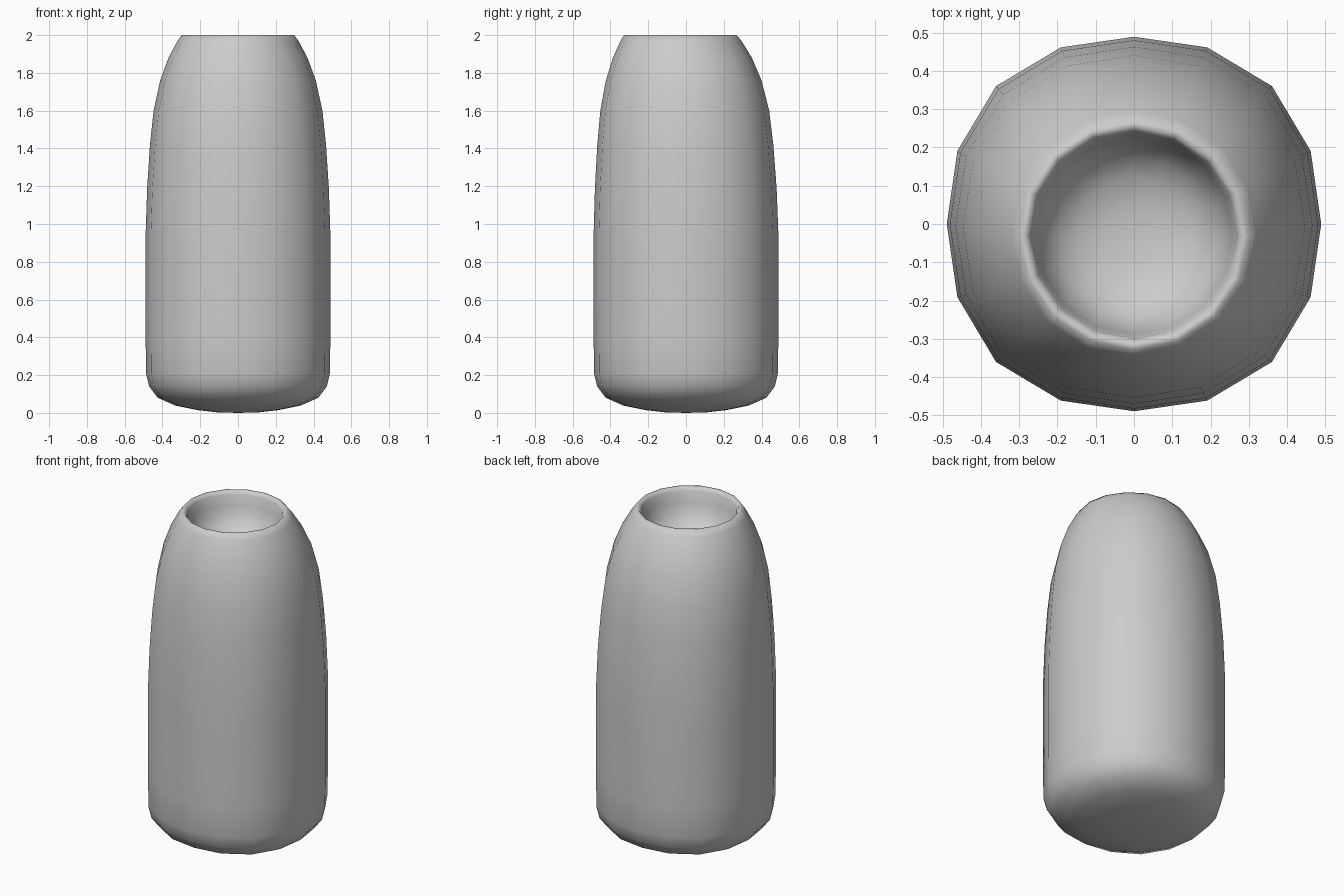
import bpy, bmesh
from math import sin, cos, pi

if "Cube" in bpy.data.objects:
    bpy.data.objects.remove(bpy.data.objects["Cube"])

SIDES = 16

# Profiles as (radius, height): outer wall from the base up, then the dished top
outer = [(0.11, 0.003), (0.21, 0.014), (0.33, 0.038), (0.425, 0.08), (0.47, 0.14),
         (0.487, 0.21), (0.489, 0.40), (0.489, 0.95), (0.481, 1.19), (0.466, 1.42),
         (0.447, 1.60), (0.412, 1.76), (0.368, 1.88), (0.32, 1.97), (0.298, 2.0)]
bowl = [(0.282, 2.0), (0.27, 1.98), (0.258, 1.92), (0.24, 1.86),
        (0.205, 1.81), (0.15, 1.775), (0.08, 1.757)]


def ring(bm, r, z):
    """Slightly squared ring; the narrow neck leans towards the front."""
    upper = z > 1.0
    t = min(max((0.489 - r) / 0.19, 0), 1) if upper else 0
    square = 0.021 * (1 - t)
    verts = []
    for i in range(SIDES):
        a = 2 * pi * i / SIDES
        rr = r * (1 + square * (1 - cos(4 * a)))
        verts.append(bm.verts.new((rr * cos(a), rr * sin(a) - 0.03 * t, z)))
    return verts


def cap(bm, loop, z, y):
    c = bm.verts.new((0, y, z))
    for i in range(SIDES):
        bm.faces.new((loop[i], loop[(i + 1) % SIDES], c))


# Rounded body with hollow top
bm = bmesh.new()
rings = [ring(bm, r, z) for r, z in outer + bowl]
for lo, hi in zip(rings, rings[1:]):
    for i in range(SIDES):
        j = (i + 1) % SIDES
        bm.faces.new((lo[i], lo[j], hi[j], hi[i]))
cap(bm, rings[0], 0.0, 0.0)
cap(bm, rings[-1], 1.752, -0.03)
bmesh.ops.recalc_face_normals(bm, faces=bm.faces)
for f in bm.faces:
    f.smooth = True

mesh = bpy.data.meshes.new("vessel_body")
bm.to_mesh(mesh)
bm.free()
body = bpy.data.objects.new("vessel_body", mesh)
bpy.context.collection.objects.link(body)
